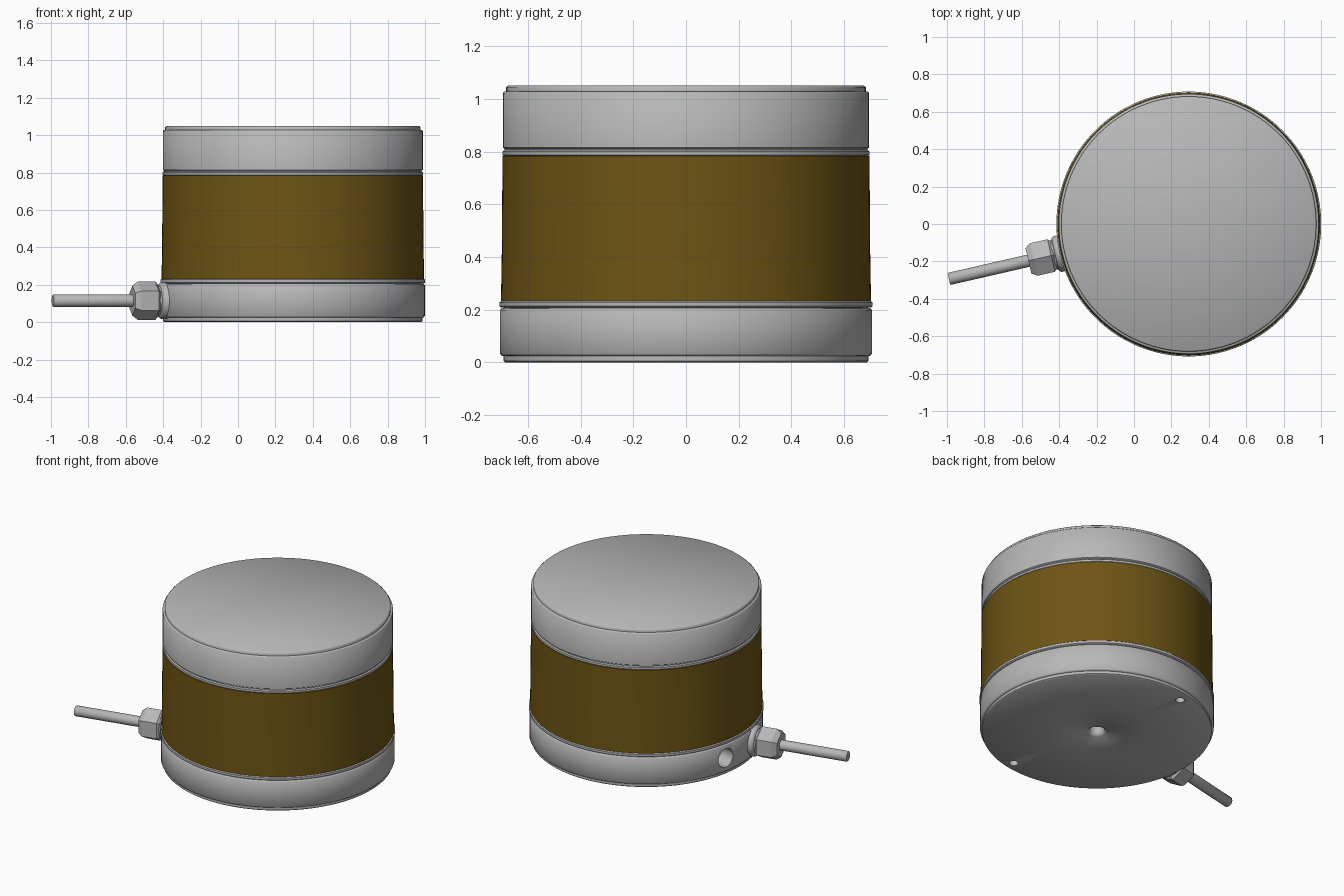
import bpy, bmesh, math
from mathutils import Matrix, Vector

if "Cube" in bpy.data.objects:
    bpy.data.objects.remove(bpy.data.objects["Cube"])

CX = 0.293                      # axis of the round body
CABLE_ANGLE = math.radians(192.9)
PORT_ANGLE = math.radians(168)
GLAND_Z = 0.115


def material(name, colour):
    m = bpy.data.materials.new(name)
    m.diffuse_color = (*colour, 1)
    m.use_nodes = True
    m.node_tree.nodes["Principled BSDF"].inputs["Base Color"].default_value = m.diffuse_color
    return m


METAL = material("grey metal", (0.48, 0.48, 0.48))
BRONZE = material("dark bronze", (0.155, 0.09, 0.007))


def lathe(name, profile, mat, matrix, segments=128, start=0.0):
    """Revolve (radius, height) points round local z; radius 0 makes a pole."""
    bm = bmesh.new()
    rings = []
    for r, z in profile:
        if r == 0:
            rings.append([bm.verts.new((0, 0, z))])
        else:
            rings.append([bm.verts.new((r * math.cos(start + math.tau * i / segments),
                                        r * math.sin(start + math.tau * i / segments), z))
                          for i in range(segments)])
    for a, b in zip(rings, rings[1:]):
        for i in range(segments):
            j = (i + 1) % segments
            if len(a) == 1:
                bm.faces.new((a[0], b[j], b[i]))
            elif len(b) == 1:
                bm.faces.new((a[i], a[j], b[0]))
            else:
                bm.faces.new((a[i], a[j], b[j], b[i]))
    bmesh.ops.recalc_face_normals(bm, faces=bm.faces)
    me = bpy.data.meshes.new(name)
    bm.to_mesh(me)
    bm.free()
    me.transform(matrix)
    me.materials.append(mat)
    ob = bpy.data.objects.new(name, me)
    bpy.context.collection.objects.link(ob)
    return ob


def activate(ob):
    bpy.ops.object.select_all(action='DESELECT')
    ob.select_set(True)
    bpy.context.view_layer.objects.active = ob


def smooth(ob, angle=50):
    activate(ob)
    bpy.ops.object.shade_smooth_by_angle(angle=math.radians(angle))


def drill(ob, radius, depth, matrix):
    """Cut a blind round hole that starts just outside the local origin."""
    cutter = lathe("cutter", [(0, -0.05), (radius, -0.05), (radius, depth), (0, depth)],
                   METAL, matrix, 32)
    cutter.hide_render = True
    mod = ob.modifiers.new("hole", 'BOOLEAN')
    mod.operation, mod.solver, mod.object = 'DIFFERENCE', 'EXACT', cutter
    activate(ob)
    bpy.ops.object.modifier_apply(modifier=mod.name)
    bpy.data.objects.remove(cutter)


BODY = Matrix.Translation((CX, 0, 0))


def radial(angle, distance=0.0):
    """Local z points outward from the body axis at gland height."""
    d = Vector((math.cos(angle), math.sin(angle), 0))
    return (Matrix.Translation(Vector((CX, 0, GLAND_Z)) + d * distance)
            @ d.to_track_quat('Z', 'Y').to_matrix().to_4x4())


# base with a central countersunk hole in its underside
base = lathe("base", [(0, 0.1), (0.045, 0.1), (0.045, 0.015), (0.06, 0), (0.3, 0), (0.685, 0),
                      (0.693, 0.006), (0.693, 0.024), (0.70, 0.026), (0.706, 0.034),
                      (0.706, 0.198), (0.70, 0.205), (0.69, 0.206), (0.69, 0.21), (0, 0.21)],
             METAL, BODY)
# side port and two small underside holes
drill(base, 0.06, 0.12, radial(PORT_ANGLE, 0.706) @ Matrix.Rotation(math.pi, 4, 'X'))
for side in (-1, 1):
    a = CABLE_ANGLE + side * math.pi / 2
    drill(base, 0.027, 0.08, Matrix.Translation((CX + 0.63 * math.cos(a), 0.63 * math.sin(a), 0)))
smooth(base)


# thin rings above and below the coloured wall
def ring(name, r, z0, z1):
    smooth(lathe(name, [(0, z0), (r - 0.006, z0), (r, z0 + 0.005), (r, z1 - 0.005),
                        (r - 0.006, z1), (0, z1)], METAL, BODY))


ring("lower_ring", 0.708, 0.208, 0.232)
ring("upper_ring", 0.696, 0.782, 0.805)

# coloured wall, slightly tapered
smooth(lathe("wall", [(0, 0.23), (0.702, 0.23), (0.699, 0.4), (0.696, 0.783), (0, 0.783)],
             BRONZE, BODY))

# top cap with a stepped rim
smooth(lathe("top_cap", [(0, 0.804), (0.688, 0.804), (0.688, 0.81), (0.695, 0.815),
                         (0.695, 1.022), (0.69, 1.027), (0.682, 1.028), (0.682, 1.044),
                         (0.675, 1.05), (0, 1.05)], METAL, BODY))

# cable gland: collar, hexagonal nut with chamfered ends, cable
OUT = radial(CABLE_ANGLE)
smooth(lathe("gland_collar", [(0, 0.62), (0.098, 0.62), (0.098, 0.72), (0.09, 0.732),
                              (0.08, 0.734), (0.08, 0.75), (0, 0.75)], METAL, OUT, 48))
# the track quaternion may roll the frame, so aim one hex corner straight up
up = OUT.to_3x3().inverted() @ Vector((0, 0, 1))
smooth(lathe("gland_nut", [(0, 0.74), (0.086, 0.74), (0.103, 0.755), (0.103, 0.85),
                           (0.08, 0.88), (0, 0.88)], METAL, OUT, 6,
             math.atan2(up.y, up.x)), 25)
smooth(lathe("cable", [(0, 0.86), (0.033, 0.86), (0.033, 1.312), (0.03, 1.316), (0, 1.316)],
             METAL, OUT, 32))
